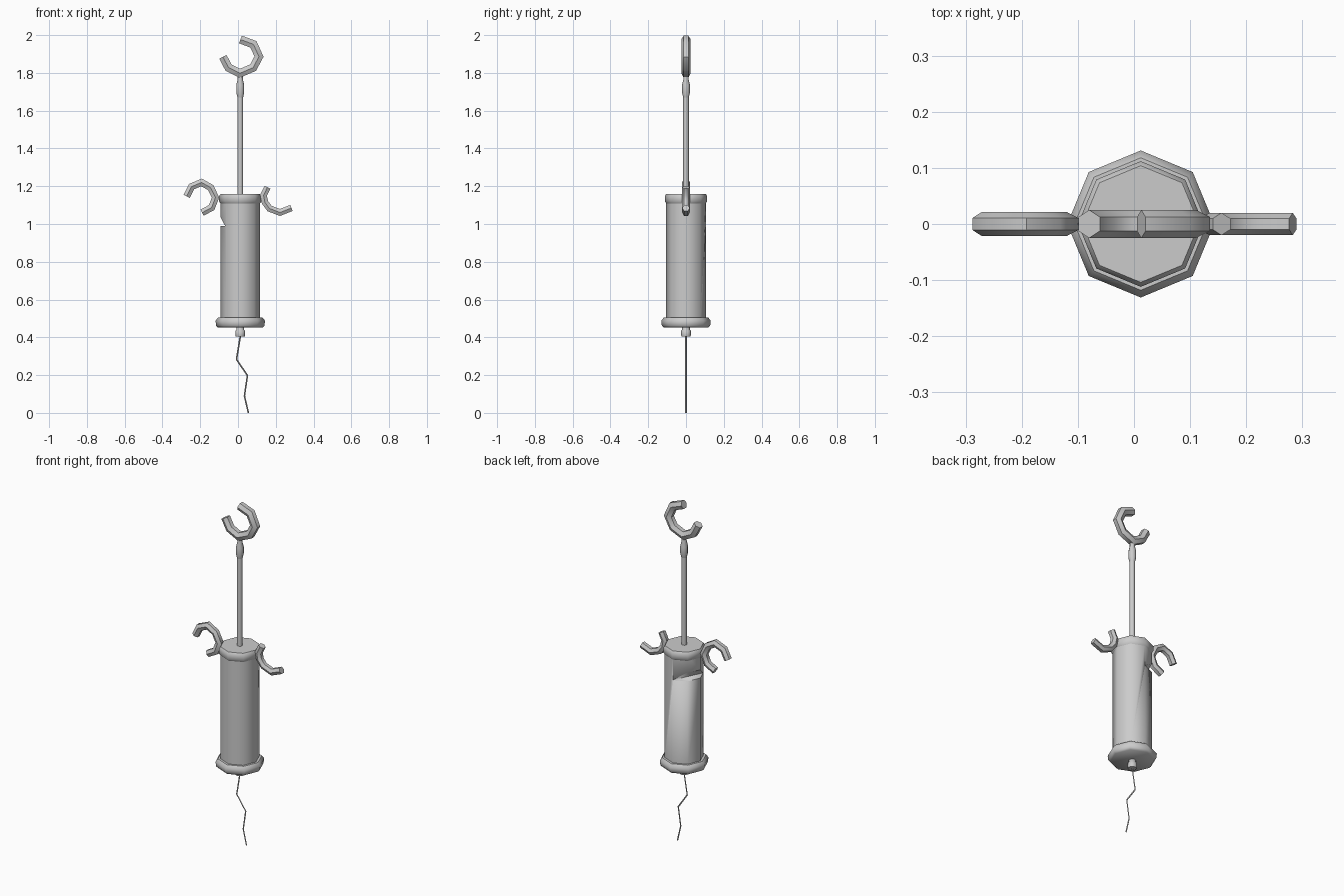
import bpy, bmesh, math
from mathutils import Vector, Matrix

cube = bpy.data.objects.get("Cube")
if cube:
    bpy.data.objects.remove(cube, do_unlink=True)

metal = bpy.data.materials.new("grey metal")
metal.use_nodes = True
GREY = (0.6, 0.6, 0.6, 1)
metal.diffuse_color = GREY
metal.node_tree.nodes["Principled BSDF"].inputs["Base Color"].default_value = GREY

AXIS_X = 0.012


def finish(name, bm, angle=50):
    bmesh.ops.recalc_face_normals(bm, faces=bm.faces)
    mesh = bpy.data.meshes.new(name)
    bm.to_mesh(mesh)
    bm.free()
    mesh.materials.append(metal)
    obj = bpy.data.objects.new(name, mesh)
    bpy.context.collection.objects.link(obj)
    bpy.ops.object.select_all(action='DESELECT')
    obj.select_set(True)
    bpy.context.view_layer.objects.active = obj
    bpy.ops.object.shade_smooth_by_angle(angle=math.radians(angle))
    return obj


def skin_rings(name, rings, angle=50):
    """Join equal rings of points into a closed tube."""
    bm = bmesh.new()
    loops = [[bm.verts.new(p) for p in ring] for ring in rings]
    n = len(loops[0])
    for a, b in zip(loops, loops[1:]):
        for i in range(n):
            j = (i + 1) % n
            bm.faces.new((a[i], a[j], b[j], b[i]))
    bm.faces.new(loops[0])
    bm.faces.new(loops[-1])
    return finish(name, bm, angle)


def turned(name, profile, sides=8, angle=50):
    """Turn (radius, height) pairs about the main axis."""
    turns = [math.tau * i / sides for i in range(sides)]
    return skin_rings(name, [[(AXIS_X + r * math.cos(t), r * math.sin(t), z)
                              for t in turns] for r, z in profile], angle)


def bent_tube(name, path, radius, sides=6):
    """Sweep a polygon along an (x, z) path with mitred corners."""
    pts = [Vector((x, 0, z)) for x, z in path]
    side = Vector((0, 1, 0))
    rings = []
    for i, p in enumerate(pts):
        before = (p - pts[max(i - 1, 0)]).normalized()
        after = (pts[min(i + 1, len(pts) - 1)] - p).normalized()
        along = (before + after).normalized()
        out = along.cross(side)
        stretch = 1 / max(along.dot(after if after.length else before), 0.5)
        rings.append([p + radius * (side * math.cos(t) + out * stretch * math.sin(t))
                      for t in (math.tau * k / sides for k in range(sides))])
    return skin_rings(name, rings)


# Barrel, with its end cap and flange
barrel = turned("barrel", [(0.105, 0.49), (0.105, 1.13)])
turned("top_cap", [(0.104, 1.108), (0.112, 1.12), (0.112, 1.148), (0.104, 1.16)])
turned("bottom_flange", [(0.118, 0.452), (0.128, 0.462), (0.131, 0.488), (0.118, 0.505)])

# Wedge notch in the barrel
bm = bmesh.new()
section = [(0.046, 0.99), (0.2, 0.99), (0.2, 1.14)]
ends = [[bm.verts.new((d, y, z)) for d, z in section] for y in (-0.2, 0.2)]
for i in range(3):
    j = (i + 1) % 3
    bm.faces.new((ends[0][i], ends[0][j], ends[1][j], ends[1][i]))
for end in ends:
    bm.faces.new(end)
bm.transform(Matrix.Translation((AXIS_X, 0, 0)) @ Matrix.Rotation(math.radians(154), 4, 'Z'))
cutter = finish("notch_cutter", bm)
cutter.hide_render = True
cutter.hide_viewport = True
notch = barrel.modifiers.new("notch", 'BOOLEAN')
notch.operation = 'DIFFERENCE'
notch.solver = 'EXACT'
notch.object = cutter
bpy.context.view_layer.objects.active = barrel
bpy.ops.object.modifier_apply(modifier="notch")
bpy.data.objects.remove(cutter, do_unlink=True)

# Rod, its ferrule and the lower nozzle
turned("rod", [(0.015, 1.15), (0.015, 1.7)])
turned("ferrule", [(0.015, 1.67), (0.021, 1.695), (0.021, 1.735), (0.014, 1.765), (0.014, 1.785)])
turned("nozzle", [(0.024, 0.404), (0.026, 0.412), (0.026, 0.435), (0.02, 0.44), (0.02, 0.46)])

# Hooks
bent_tube("top_hook", [(0.013, 1.977), (0.082, 1.951), (0.111, 1.886), (0.08, 1.828),
                       (0.01, 1.798), (-0.05, 1.828), (-0.08, 1.885)], 0.025)
bent_tube("right_hook", [(-0.272, 1.146), (-0.246, 1.198), (-0.193, 1.22), (-0.145, 1.193),
                         (-0.119, 1.14), (-0.14, 1.087), (-0.19, 1.06)], 0.021)
bent_tube("left_hook", [(0.156, 1.195), (0.135, 1.151), (0.143, 1.114), (0.167, 1.082),
                        (0.222, 1.061), (0.283, 1.085)], 0.02)

# Trailing cord
bent_tube("cord", [(0.013, 0.41), (-0.008, 0.283), (0.05, 0.198), (0.034, 0.09),
                   (0.055, 0.0)], 0.004, 4)
